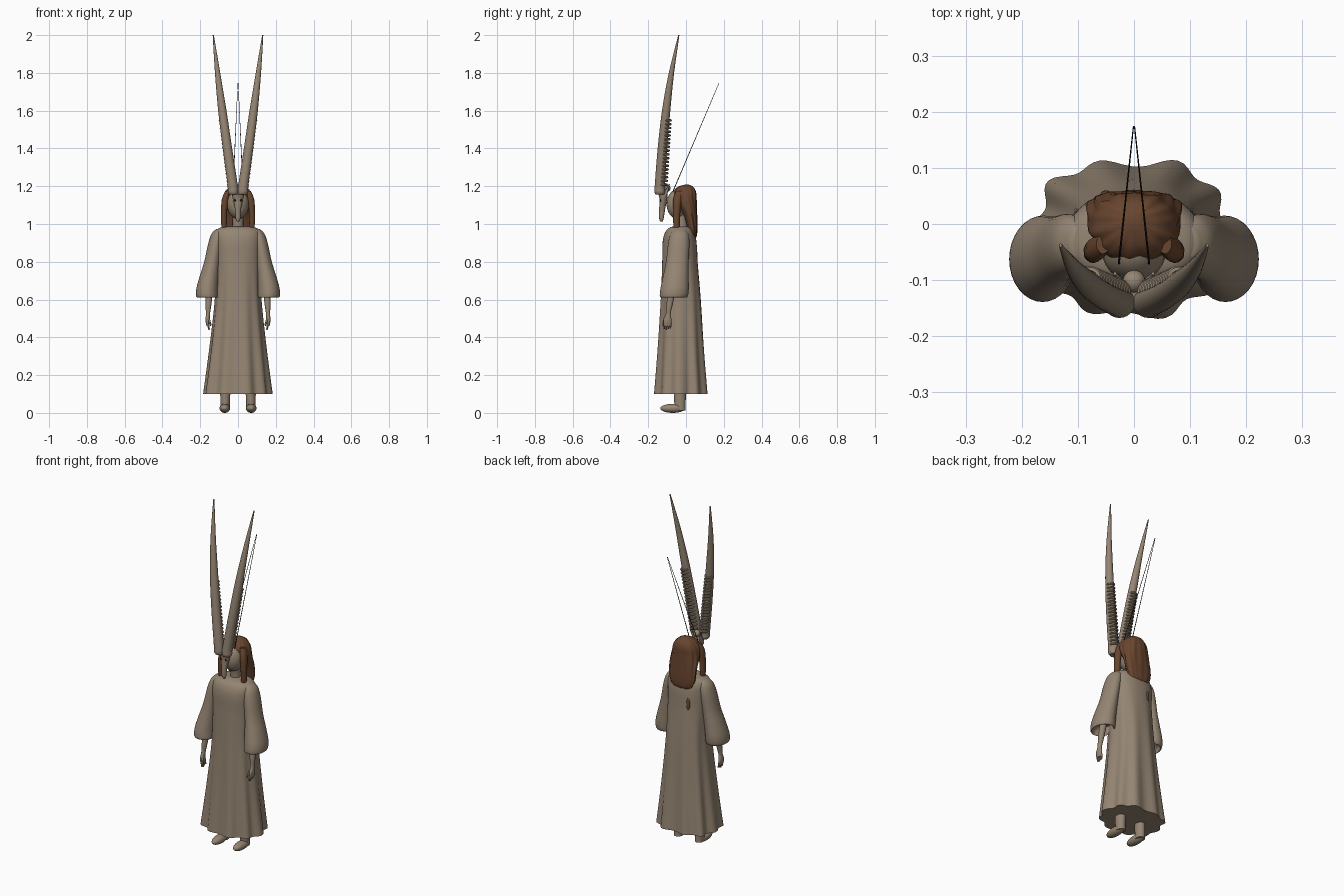
import bpy, bmesh, math
from mathutils import Vector

cube = bpy.data.objects.get("Cube")
if cube:
    bpy.data.objects.remove(cube)


def material(name, rgb):
    m = bpy.data.materials.new(name)
    m.use_nodes = True
    m.diffuse_color = (*rgb, 1)
    m.node_tree.nodes["Principled BSDF"].inputs["Base Color"].default_value = (*rgb, 1)
    return m


TAN = material("warm tan", (0.30, 0.235, 0.17))
BROWN = material("hair brown", (0.14, 0.06, 0.028))
DARK = material("dark rod", (0.03, 0.025, 0.022))


def finish(name, bm, mat):
    bmesh.ops.recalc_face_normals(bm, faces=bm.faces)
    for f in bm.faces:
        f.smooth = True
    me = bpy.data.meshes.new(name)
    bm.to_mesh(me)
    bm.free()
    me.materials.append(mat)
    ob = bpy.data.objects.new(name, me)
    bpy.context.collection.objects.link(ob)
    bpy.context.view_layer.objects.active = ob
    bpy.ops.object.select_all(action='DESELECT')
    ob.select_set(True)
    bpy.ops.object.shade_smooth_by_angle(angle=math.radians(50))
    return ob


def spline(a, b, c, d, t):
    return 0.5 * (2 * b + (c - a) * t + (2 * a - 5 * b + 4 * c - d) * t * t
                  + (3 * b - a - 3 * c + d) * t ** 3)


def loft(name, sections, mat, n=20, steps=4, side=1, power=1.0, fold=None):
    """Skin stacked ellipses (x, y, z, rx, ry), eased between the given ones."""
    s = [sections[0]] + sections + [sections[-1]]
    rows = []
    for i in range(1, len(s) - 2):
        for k in range(steps):
            rows.append([spline(*v, k / steps) for v in zip(*s[i - 1:i + 3])])
    rows.append(sections[-1])
    bm = bmesh.new()
    rings = []
    for x, y, z, rx, ry in rows:
        ring = []
        for j in range(n):
            a = math.tau * j / n
            c, q = math.cos(a), math.sin(a)
            r = 1 + (fold(a, z) if fold else 0)
            px = math.copysign(abs(c) ** power, c) * rx * r
            py = math.copysign(abs(q) ** power, q) * ry * r
            ring.append(bm.verts.new((side * (x + px), y + py, z)))
        rings.append(ring)
    for lo, hi in zip(rings, rings[1:]):
        for j in range(n):
            bm.faces.new((lo[j], lo[(j + 1) % n], hi[(j + 1) % n], hi[j]))
    bm.faces.new(rings[0])
    bm.faces.new(rings[-1])
    return finish(name, bm, mat)


def ball(name, loc, size, mat, seg=24):
    bm = bmesh.new()
    bmesh.ops.create_uvsphere(bm, u_segments=seg, v_segments=seg // 2, radius=1)
    for v in bm.verts:
        v.co = Vector(loc) + Vector(v.co[i] * size[i] for i in range(3))
    return finish(name, bm, mat)


def rod(name, a, b, r0, r1, mat, n=6):
    a, b = Vector(a), Vector(b)
    bm = bmesh.new()
    bmesh.ops.create_cone(bm, segments=n, radius1=r0, radius2=r1, depth=(b - a).length, cap_ends=True)
    turn = (b - a).to_track_quat('Z', 'Y')
    for v in bm.verts:
        v.co = turn @ v.co + (a + b) / 2
    return finish(name, bm, mat)


def ring_torus(bm, centre, axis, R, r, n=20, m=6):
    turn = axis.to_track_quat('Z', 'Y')
    g = []
    for i in range(n):
        a = math.tau * i / n
        g.append([bm.verts.new(centre + turn @ Vector((
            (R + r * math.cos(b)) * math.cos(a), (R + r * math.cos(b)) * math.sin(a),
            r * math.sin(b)))) for b in (math.tau * j / m for j in range(m))])
    for i in range(n):
        for j in range(m):
            k, l = (i + 1) % n, (j + 1) % m
            bm.faces.new((g[i][j], g[k][j], g[k][l], g[i][l]))


# Robe: folds deepen towards the hem
def robe_fold(a, z):
    depth = max(0, 0.85 - z) / 0.75
    return depth * (0.055 * math.cos(10 * a + 0.6) + 0.025 * math.cos(5 * a + 1))


loft("robe", [(-.004, -.025, .10, .175, .137), (-.002, -.026, .35, .146, .12),
              (0, -.027, .6, .122, .106), (0, -.032, .8, .118, .094),
              (0, -.034, .9, .122, .09), (0, -.033, .95, .12, .08),
              (0, -.03, .978, .10, .062), (0, -.025, .988, .05, .04)],
     TAN, n=96, steps=6, power=0.85, fold=robe_fold)
ball("back_tuft", (-.05, .046, .84), (.012, .014, .045), BROWN)

# Head and neck
loft("neck", [(0, -.02, .96, .034, .034), (0, -.022, 1.0, .028, .028), (0, -.03, 1.08, .03, .03)], TAN)
ball("head", (0, -.045, 1.105), (.058, .058, .078), TAN)


# Hair cap with back drape
def hair_fold(a, z):
    return 0.025 * math.cos(14 * a + 9 * z) + 0.02 * math.cos(9 * a - 14 * z)


loft("hair", [(0, .03, .915, .03, .012), (0, .036, .935, .062, .02), (0, .034, .98, .08, .026),
              (0, .022, 1.05, .084, .036), (0, -.002, 1.12, .08, .058),
              (0, -.006, 1.165, .07, .06), (0, -.002, 1.195, .045, .042),
              (0, .004, 1.208, .012, .012)], BROWN, n=72, steps=5, power=0.9, fold=hair_fold)

# Mask: long snout with rounded crown
loft("mask_snout", [(0, -.13, 1.012, .006, .006), (0, -.13, 1.03, .013, .012),
                    (0, -.126, 1.08, .016, .016), (0, -.12, 1.13, .027, .02),
                    (0, -.122, 1.165, .03, .024), (0, -.122, 1.19, .014, .012)], TAN)
ball("mask_crown", (0, -.102, 1.19), (.02, .02, .02), TAN)

HORN = [(.024, -.138, 1.155, .022, .022), (.026, -.139, 1.17, .028, .028), (.029, -.138, 1.21, .027, .027),
        (.056, -.125, 1.4, .025, .025), (.083, -.105, 1.6, .022, .022),
        (.108, -.077, 1.8, .014, .014), (.131, -.038, 2.0, .003, .003)]

for side, tag in ((1, "left"), (-1, "right")):
    # Sleeve with a turned-in cuff
    loft(tag + "_sleeve", [(.14, -.066, .66, .03, .04), (.16, -.066, .635, .047, .06), (.161, -.066, .612, .054, .068),
                           (.163, -.064, .622, .059, .075), (.162, -.06, .66, .058, .075),
                           (.152, -.054, .72, .052, .068), (.136, -.046, .8, .043, .06),
                           (.118, -.038, .9, .039, .056), (.105, -.034, .95, .034, .046),
                           (.095, -.032, .974, .018, .026)], TAN, n=32, side=side)
    # Arm, palm and fingers
    loft(tag + "_arm", [(.16, -.098, .46, .007, .018), (.161, -.098, .49, .011, .022),
                        (.159, -.094, .525, .011, .013), (.156, -.086, .58, .016, .017),
                        (.15, -.07, .68, .02, .02)], TAN, side=side)
    for i in range(4):
        y = -.114 + i * .011
        rod(f"{tag}_finger_{i + 1}", (side * .16, y, .475), (side * .153, y - .002, .44 + .004 * abs(i - 1)),
            .006, .004, TAN, 8)
    rod(tag + "_thumb", (side * .156, -.112, .5), (side * .143, -.122, .462), .007, .004, TAN, 8)
    # Leg and foot
    loft(tag + "_leg", [(.068, -.03, .012, .024, .028), (.068, -.032, .05, .025, .03),
                        (.067, -.032, .14, .028, .034)], TAN, side=side)
    ball(tag + "_foot", (side * .07, -.07, .024), (.028, .066, .024), TAN)
    # Hair lock beside the face
    loft(tag + "_hair_lock", [(.074, -.05, .965, .006, .008), (.074, -.05, .985, .014, .016),
                              (.074, -.05, 1.06, .016, .019), (.068, -.045, 1.13, .018, .022),
                              (.055, -.035, 1.175, .012, .018)], BROWN, side=side, fold=hair_fold)
    # Horn with a stack of rings along its back
    loft(tag + "_horn", HORN, TAN, n=24, steps=6, side=side)
    bm = bmesh.new()
    axis = Vector((side * .135, .09, 1))
    for i in range(18):
        t = i / 17
        centre = Vector((side * (.032 + .047 * t), -.122 + .024 * t, 1.21 + .34 * t))
        ring_torus(bm, centre, axis, .021 - .003 * t, .0055)
    finish(tag + "_horn_rings", bm, TAN)
    # Mask ear and long thin rod
    rod(tag + "_mask_ear", (side * .02, -.112, 1.15), (side * .034, -.088, 1.21), .011, .003, TAN, 10)
    ball(tag + "_mask_eye", (side * .016, -.136, 1.125), (.005, .005, .007), DARK, 12)
    rod(tag + "_thin_rod", (side * .027, -.07, 1.17), (side * .001, .174, 1.745), .0022, .0012, DARK)
